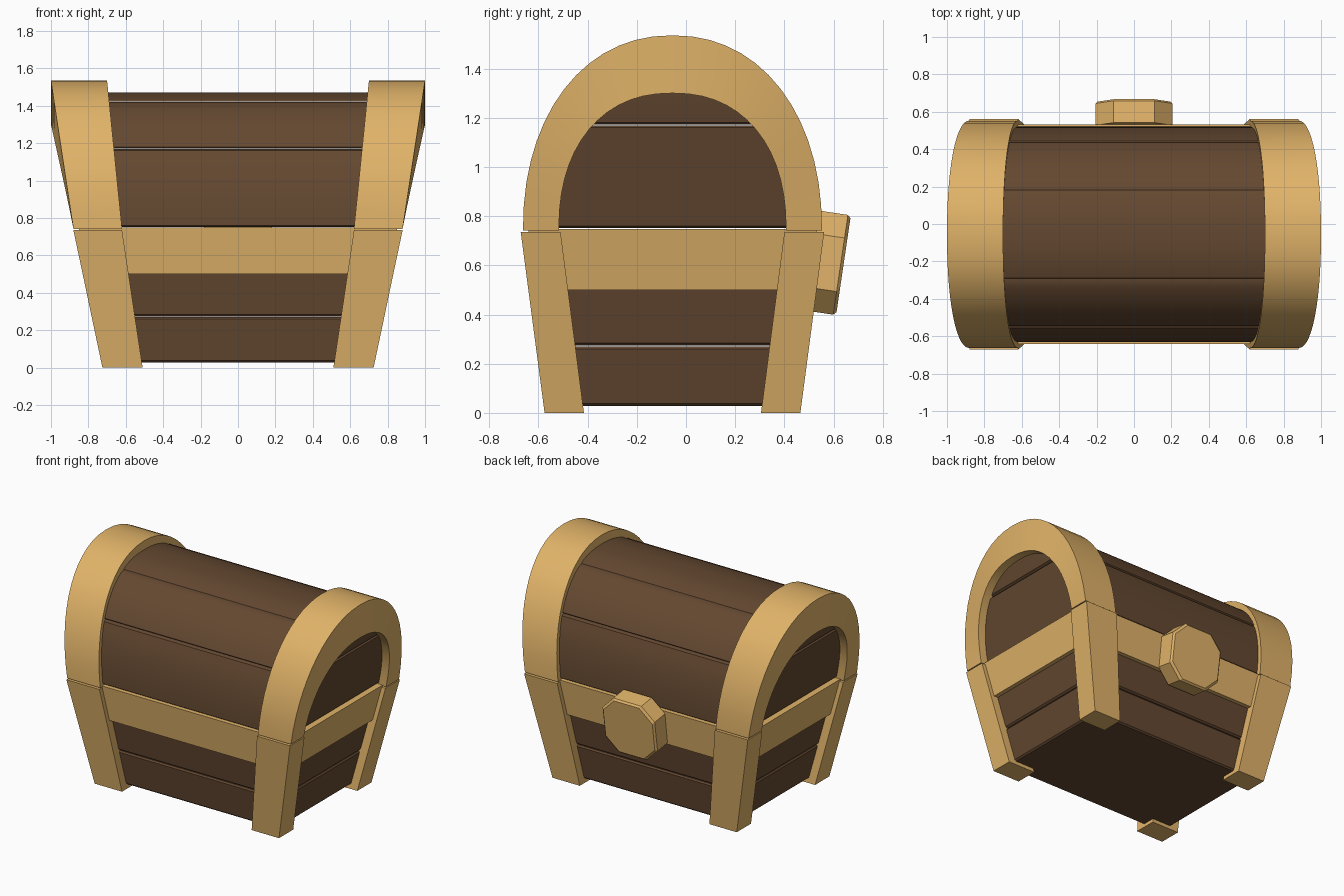
import bpy, bmesh, math
from mathutils import Matrix

if "Cube" in bpy.data.objects:
    bpy.data.objects.remove(bpy.data.objects["Cube"])

CY = -0.055            # chest centre in y (the lock fills out the back)


def material(name, col):
    m = bpy.data.materials.new(name)
    m.diffuse_color = (*col, 1)
    m.use_nodes = True
    m.node_tree.nodes["Principled BSDF"].inputs["Base Color"].default_value = m.diffuse_color
    return m


WOOD = material("dark_wood", (0.127, 0.065, 0.03))
TAN = material("tan_trim", (0.75, 0.45, 0.14))


def loft(name, rings, mat, smooth=True):
    """Closed skin through rings of equal point count, capped at both ends."""
    bm = bmesh.new()
    vs = [[bm.verts.new(p) for p in r] for r in rings]
    n = len(vs[0])
    for a, b in zip(vs, vs[1:]):
        for i in range(n):
            j = (i + 1) % n
            bm.faces.new((a[i], a[j], b[j], b[i]))
    bm.faces.new(vs[0])
    bm.faces.new(vs[-1])
    bmesh.ops.recalc_face_normals(bm, faces=bm.faces)
    me = bpy.data.meshes.new(name)
    bm.to_mesh(me)
    bm.free()
    ob = bpy.data.objects.new(name, me)
    bpy.context.collection.objects.link(ob)
    me.materials.append(mat)
    if smooth:
        bpy.ops.object.select_all(action='DESELECT')
        ob.select_set(True)
        bpy.context.view_layer.objects.active = ob
        bpy.ops.object.shade_smooth_by_angle(angle=math.radians(30))
    return ob


def rect(x0, x1, y0, y1, z):
    return [(x0, CY + y0, z), (x1, CY + y0, z), (x1, CY + y1, z), (x0, CY + y1, z)]


def centred(hx, hy, z):
    return rect(-hx, hx, -hy, hy, z)


def base_half(z, inset):
    """Half sizes of the flared base at height z."""
    return 0.725 + 0.211 * z - inset, 0.52 + 0.129 * z - inset


# base planks, with small chamfers forming the grooves
for i, (z0, z1) in enumerate([(0.028, 0.27), (0.274, 0.735)]):
    levels = [(z0, 0.07), (z0 + 0.01, 0.06), (z1 - 0.01, 0.06), (z1, 0.07)]
    loft(f"base_plank_{i}", [centred(*base_half(z, d), z) for z, d in levels], WOOD, False)

# band around the top of the base
loft("base_band", [centred(*base_half(z, 0.03), z) for z in (0.5, 0.748)], TAN, False)

# four splayed corner posts
for sx in (-1, 1):
    for sy in (-1, 1):
        loft(f"corner_post_{'l' if sx < 0 else 'r'}{'f' if sy < 0 else 'b'}", [
            rect(sx * 0.51, sx * 0.725, sy * 0.36, sy * 0.52, 0),
            rect(sx * 0.62, sx * 0.88, sy * 0.455, sy * 0.617, 0.735)], TAN, False)

# domed lid planks
N, Z0, H = 2.3, 0.745, 0.727


def lid_half(z, inset):
    u = min((z - Z0) / H, 1)
    hx = 0.82 + 0.12 * min((z - Z0) / 0.555, 1)
    return hx - inset, 0.575 * (1 - u ** N) ** (1 / N) - inset


for i, (z0, z1) in enumerate([(0.752, 1.168), (1.172, 1.42), (1.424, Z0 + H * 0.999)]):
    top = i == 2
    lo, hi = z0 + 0.008, z1 if top else z1 - 0.008
    a, b = (math.asin((z - Z0) / H) for z in (lo, hi))
    zs = [Z0 + H * math.sin(a + (b - a) * k / 8) for k in range(9)]
    levels = [(z0, 0.012)] + [(z, 0) for z in zs]
    if not top:
        levels.append((z1, 0.012))
    loft(f"lid_plank_{i}", [centred(*lid_half(z, d), z) for z, d in levels], WOOD)

# lid arches, leaning outward towards the top
def arch_point(t, a, b, n):
    c, s = math.cos(t), max(math.sin(t), 0)
    return CY + a * math.copysign(abs(c) ** (2 / n), c), 0.742 + b * s ** (2 / n)


for sx in (-1, 1):
    rings = []
    for k in range(29):
        t = math.pi * k / 28
        yo, zo = arch_point(t, 0.608, 0.793, 2.15)
        yi, zi = arch_point(t, 0.462, 0.558, 2.25)
        s = (zo - 0.742) / 0.793
        xo, xi = sx * (0.88 + 0.12 * s), sx * (0.62 + 0.08 * s)
        rings.append([(xo, yo, zo), (xo, yi, zi), (xi, yi, zi), (xi, yo, zo)])
    loft(f"lid_arch_{'left' if sx < 0 else 'right'}", rings, TAN)

# octagonal lock plate, tilted with the base
def octagon(inset, y):
    w, h, c = 0.205 - inset, 0.205 - inset, 0.095
    pts = [(w, h - c), (w - c, h), (c - w, h), (-w, h - c)]
    return [(x, y, z) for x, z in pts + [(-x, -z) for x, z in pts]]


lock = loft("lock_plate", [octagon(0, -0.065), octagon(0, 0.053), octagon(0.012, 0.065)], TAN, False)
lock.matrix_world = Matrix.Translation((0, 0.576, 0.61)) @ Matrix.Rotation(-0.147, 4, 'X')
